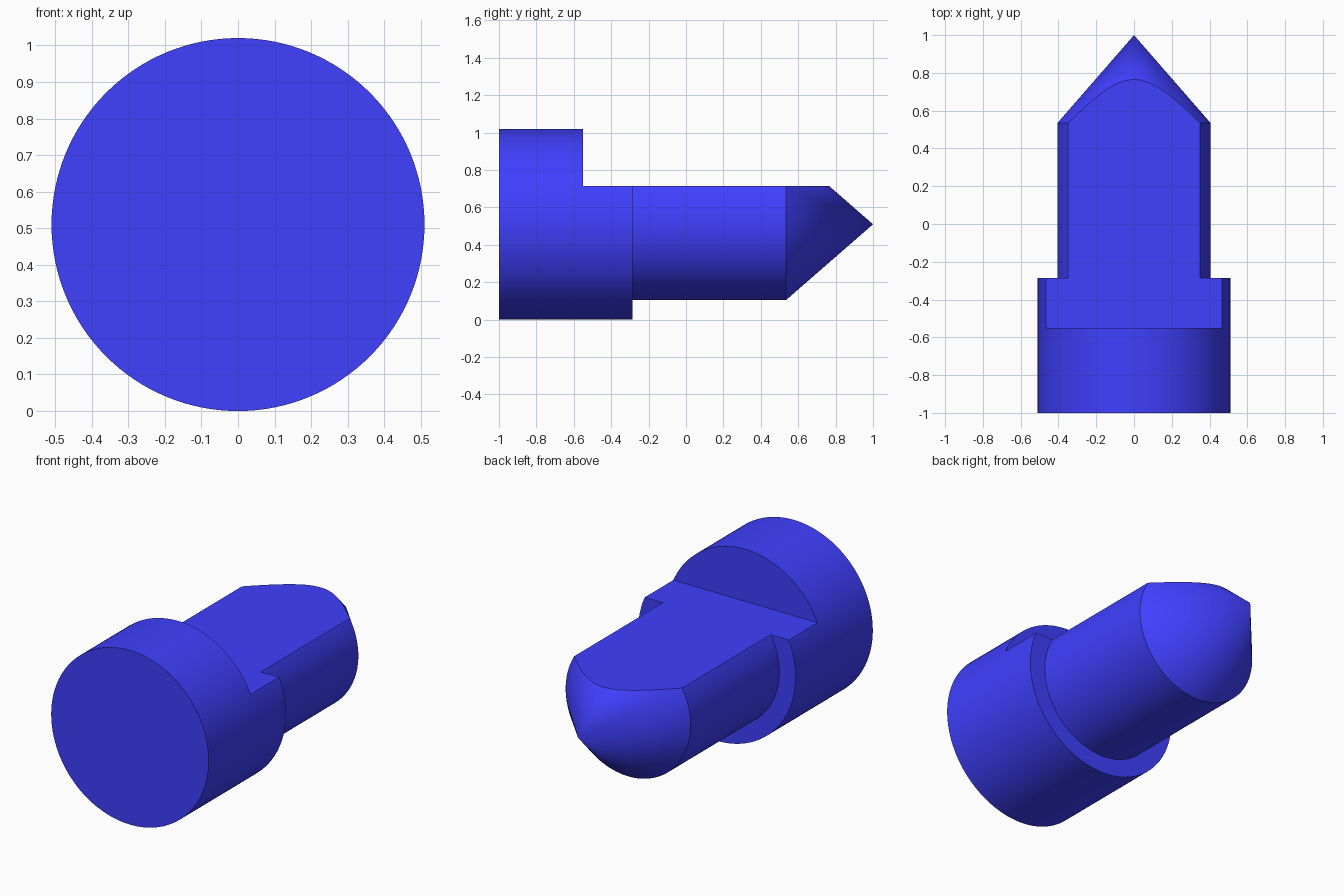
import bpy, bmesh, math
from mathutils import Vector

if "Cube" in bpy.data.objects:
    bpy.data.objects.remove(bpy.data.objects["Cube"])

AXIS_Z = 0.51
FLAT_Z = 0.715
SIDES = 128

# Turned body: (radius, y) profile spun around the y axis
profile = [(0, -1), (0.51, -1), (0.51, -0.285), (0.405, -0.285), (0.405, 0.535), (0, 1)]
bm = bmesh.new()
verts = [bm.verts.new((0, y, AXIS_Z + r)) for r, y in profile]
edges = [bm.edges.new(pair) for pair in zip(verts, verts[1:])]
bmesh.ops.spin(bm, geom=verts + edges, cent=(0, 0, AXIS_Z), axis=(0, 1, 0),
               angle=math.tau, steps=SIDES, use_duplicate=False)
bmesh.ops.remove_doubles(bm, verts=bm.verts, dist=1e-5)
bmesh.ops.dissolve_degenerate(bm, edges=bm.edges, dist=1e-6)
bmesh.ops.recalc_face_normals(bm, faces=bm.faces)
mesh = bpy.data.meshes.new("pointed_pin")
bm.to_mesh(mesh)
bm.free()
pin = bpy.data.objects.new("pointed_pin", mesh)
bpy.context.collection.objects.link(pin)

# Cutter that mills the flat along the top
bpy.ops.mesh.primitive_cube_add(size=2, location=(0, 0.45, FLAT_Z + 1))
cutter = bpy.context.object
cutter.name = "flat_cutter"
cutter.hide_render = True

bpy.ops.object.select_all(action='DESELECT')
pin.select_set(True)
bpy.context.view_layer.objects.active = pin
cut = pin.modifiers.new("milled_flat", 'BOOLEAN')
cut.operation = 'DIFFERENCE'
cut.solver = 'EXACT'
cut.object = cutter
bpy.ops.object.modifier_apply(modifier=cut.name)
bpy.data.objects.remove(cutter, do_unlink=True)
bpy.ops.object.shade_smooth_by_angle(angle=math.radians(25))

# Blue paint
blue = bpy.data.materials.new("blue")
blue.diffuse_color = (0.05, 0.05, 1.0, 1.0)
blue.use_nodes = True
blue.node_tree.nodes["Principled BSDF"].inputs["Base Color"].default_value = blue.diffuse_color
pin.data.materials.clear()
pin.data.materials.append(blue)
